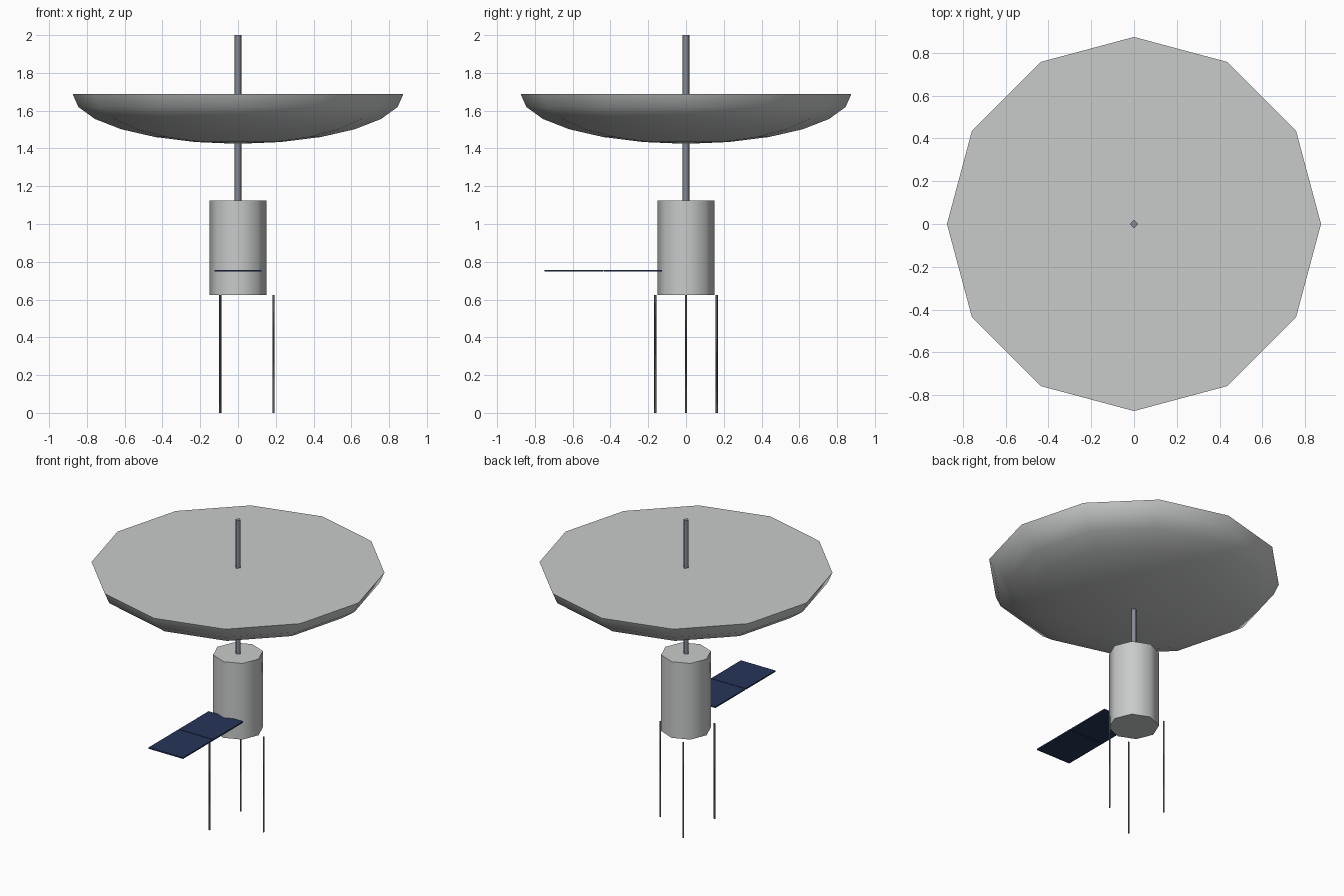
import bpy, math

cube = bpy.data.objects.get("Cube")
if cube:
    bpy.data.objects.remove(cube, do_unlink=True)


def material(name, rgb):
    m = bpy.data.materials.new(name)
    m.use_nodes = True
    m.diffuse_color = (*rgb, 1)
    m.node_tree.nodes["Principled BSDF"].inputs["Base Color"].default_value = (*rgb, 1)
    return m


shell = material("light grey shell", (0.58, 0.6, 0.59))
metal = material("blue grey metal", (0.24, 0.26, 0.3))
dark = material("dark grey metal", (0.1, 0.1, 0.11))
solar = material("navy solar cell", (0.02, 0.035, 0.1))


def lathe(name, profile, sides, mat, at=(0, 0)):
    """Revolve (radius, z) rings, bottom to top, with a flat cap on each end."""
    verts = [(at[0] + r * math.cos(math.tau * i / sides),
              at[1] + r * math.sin(math.tau * i / sides), z)
             for r, z in profile for i in range(sides)]
    faces = [(k * sides + i, k * sides + (i + 1) % sides,
              (k + 1) * sides + (i + 1) % sides, (k + 1) * sides + i)
             for k in range(len(profile) - 1) for i in range(sides)]
    last = (len(profile) - 1) * sides
    faces += [tuple(reversed(range(sides))), tuple(range(last, last + sides))]
    mesh = bpy.data.meshes.new(name)
    mesh.from_pydata(verts, [], faces)
    mesh.materials.append(mat)
    # Smooth sides and underside, flat caps with sharp rims
    for p in mesh.polygons:
        p.use_smooth = p.index < len(faces) - 2
    obj = bpy.data.objects.new(name, mesh)
    bpy.context.collection.objects.link(obj)
    return obj


# Dish: flattened lower half of a sphere, closed by a flat top
RIM, DEPTH, DISH_TOP = 0.875, 0.2625, 1.6875
angles = [math.radians(a) for a in (89, 75, 60, 45, 30, 15, 0)]
lathe("dish", [(RIM * math.cos(a), DISH_TOP - DEPTH * math.sin(a)) for a in angles],
      12, shell)

# Body and mast
lathe("body", [(0.15, 0.625), (0.15, 1.125)], 8, shell)
lathe("mast", [(0.019, 1.12), (0.019, 2.0)], 4, metal)

# Three thin rods hanging around the body
for i in range(3):
    a = math.tau * i / 3
    lathe(f"rod_{i + 1}", [(0.006, 0), (0.006, 0.625)], 4, dark,
          (0.1875 * math.cos(a), 0.1875 * math.sin(a)))

# Two solar panels in a row with a narrow gap
for name, y in (("inner_panel", -0.281), ("outer_panel", -0.594)):
    bpy.ops.mesh.primitive_cube_add(size=1, location=(0, y, 0.753))
    panel = bpy.context.object
    panel.name = name
    panel.scale = (0.25, 0.309, 0.009)
    panel.data.materials.append(solar)
